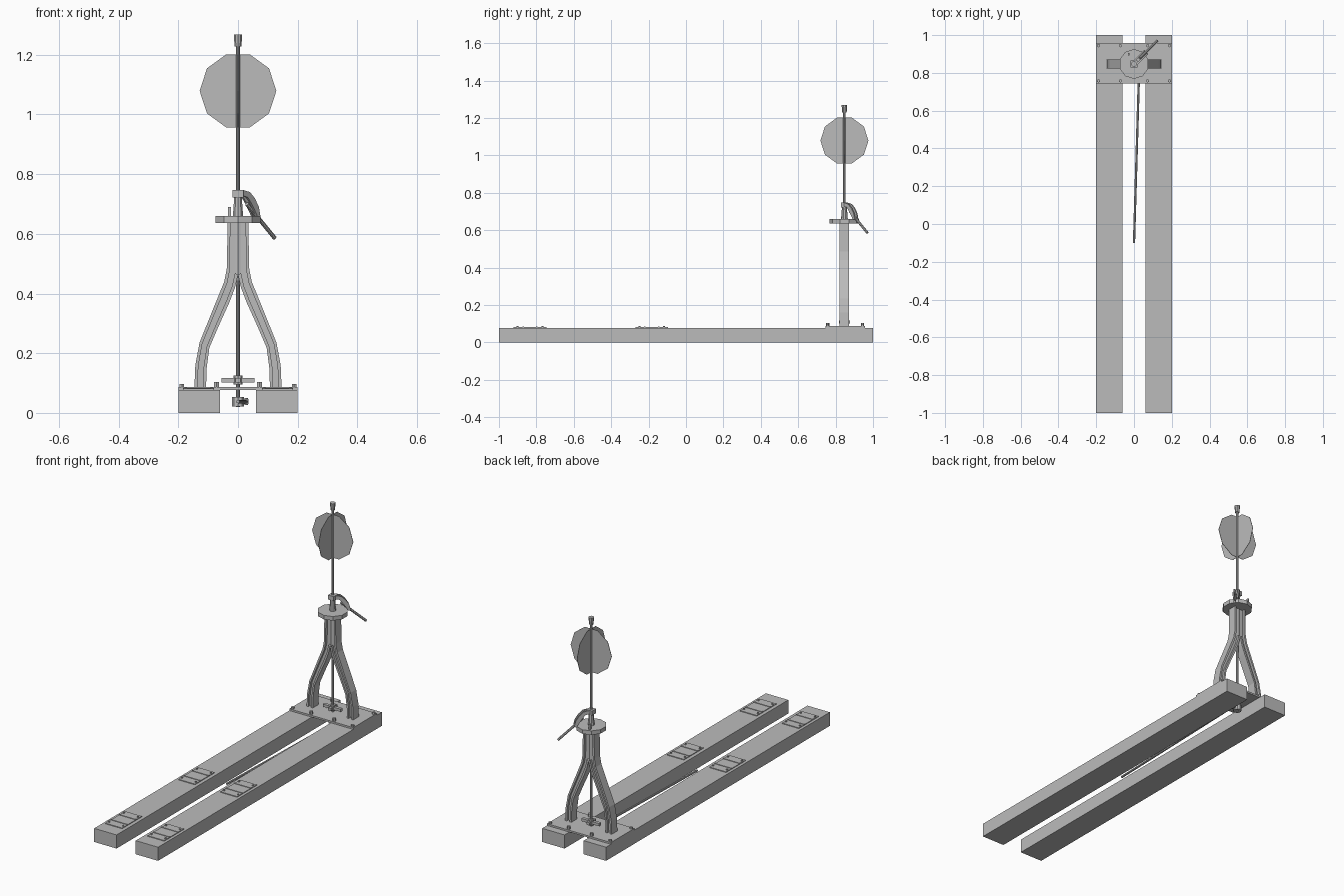
import bpy, bmesh, math
from mathutils import Vector, Matrix

if "Cube" in bpy.data.objects:
    bpy.data.objects.remove(bpy.data.objects["Cube"])

steel = bpy.data.materials.new("plain grey")
steel.diffuse_color = (0.5, 0.5, 0.5, 1)
steel.use_nodes = True
steel.node_tree.nodes["Principled BSDF"].inputs["Base Color"].default_value = steel.diffuse_color
CY = 0.847  # y of the stand axis


def finish(name, bm):
    bmesh.ops.recalc_face_normals(bm, faces=bm.faces)
    me = bpy.data.meshes.new(name)
    bm.to_mesh(me)
    bm.free()
    me.materials.append(steel)
    ob = bpy.data.objects.new(name, me)
    bpy.context.collection.objects.link(ob)
    return ob


def box(name, x0, x1, y0, y1, z0, z1):
    bm = bmesh.new()
    m = Matrix.Translation(((x0 + x1) / 2, (y0 + y1) / 2, (z0 + z1) / 2)) @ Matrix.Diagonal((x1 - x0, y1 - y0, z1 - z0, 1))
    bmesh.ops.create_cube(bm, size=1, matrix=m)
    return finish(name, bm)


def rod(name, a, b, r, sides=10, r2=None, turn=0):
    a, b = Vector(a), Vector(b)
    d = b - a
    bm = bmesh.new()
    m = Matrix.Translation((a + b) / 2) @ d.to_track_quat('Z', 'Y').to_matrix().to_4x4() @ Matrix.Rotation(turn, 4, 'Z')
    bmesh.ops.create_cone(bm, cap_ends=True, segments=sides, radius1=r, radius2=r if r2 is None else r2,
                          depth=d.length, matrix=m)
    return finish(name, bm)


def strip(name, left, right, half, place):
    """Solid between two matching 2D paths; place(u, z, t) maps to 3D."""
    bm = bmesh.new()
    rings = []
    for (u0, z0), (u1, z1) in zip(left, right):
        rings.append([bm.verts.new(place(*p)) for p in
                      ((u0, z0, -half), (u1, z1, -half), (u1, z1, half), (u0, z0, half))])
    for p, q in zip(rings, rings[1:]):
        for i in range(4):
            j = (i + 1) % 4
            bm.faces.new((p[i], p[j], q[j], q[i]))
    bm.faces.new(rings[0])
    bm.faces.new(rings[-1])
    return finish(name, bm)


# Timbers, tie plates and their bolts
for s in (-1, 1):
    box("timber", s * 0.13 - 0.07, s * 0.13 + 0.07, -1, 1, 0, 0.077)
    for yc in (-0.834, -0.183):
        xc = s * 0.132
        box("tie_plate", xc - 0.052, xc + 0.052, yc - 0.088, yc + 0.088, 0.076, 0.081)
        for t in (-1, 1):
            yr = yc + t * 0.037
            box("tie_plate_rib", xc - 0.052, xc + 0.052, yr - 0.004, yr + 0.004, 0.08, 0.084)
            for k in (-1, 1):
                bx, by = xc + k * 0.044, yc + t * 0.066
                rod("tie_plate_bolt", (bx, by, 0.08), (bx, by, 0.087), 0.005, 6)

# Base plate and bolts
box("base_plate", -0.2, 0.2, 0.745, 0.957, 0.077, 0.087)
for x, h in ((-0.188, 0.096), (-0.072, 0.104), (0.072, 0.104), (0.188, 0.096)):
    for y in (0.758, 0.944):
        rod("base_bolt", (x, y, 0.086), (x, y, h), 0.009, 6)

# Legs: flanged section with a recessed web, curving into one column
outer = [(0.146, 0.087), (0.143, 0.16), (0.129, 0.235), (0.096, 0.317), (0.064, 0.396), (0.046, 0.44), (0.037, 0.487), (0.035, 0.637)]
inner = [(0.107, 0.087), (0.105, 0.15), (0.096, 0.218), (0.063, 0.295), (0.029, 0.37), (0.010, 0.42), (0.0, 0.462), (0.0, 0.637)]


def lerp(f):
    return [(a + (c - a) * f, b + (d - b) * f) for (a, b), (c, d) in zip(outer, inner)]


for s in (-1, 1):
    put = lambda u, z, t, s=s: (s * u, CY + t, z)
    strip("leg_outer_flange", outer, lerp(0.27), 0.025, put)
    strip("leg_web", lerp(0.2), lerp(0.8), 0.011, put)
    strip("leg_inner_flange", lerp(0.73)[:7], inner[:7], 0.025, put)
box("column_web", -0.03, 0.03, CY - 0.011, CY + 0.011, 0.46, 0.637)
rod("column_sleeve", (0, CY, 0.46), (0, CY, 0.637), 0.014)

# Table disc with collar and stop lug
rod("table_disc", (0, CY, 0.637), (0, CY, 0.66), 0.079)
rod("collar", (0, CY, 0.66), (0, CY, 0.725), 0.018, 10, 0.013)
box("clamp_block", -0.018, 0.018, CY - 0.018, CY + 0.018, 0.722, 0.747)
box("stop_lug", -0.033, -0.024, CY + 0.045, CY + 0.058, 0.658, 0.69)

# Spindle, cap and crossed target discs
rod("spindle", (0, CY, 0.02), (0, CY, 1.24), 0.007)
rod("lamp_tip", (0, CY, 1.228), (0, CY, 1.268), 0.012, 10, 0.015)
rod("target_front", (0, CY - 0.001, 1.079), (0, CY + 0.001, 1.079), 0.1285, 10, turn=math.pi / 2)
rod("target_side", (-0.001, CY, 1.079), (0.001, CY, 1.079), 0.1285, 10, turn=math.pi / 2)

# Throw lever: two curved cheeks and a handle, pointing out diagonally
c = math.sqrt(0.5)
top = [(0.008, 0.747), (0.042, 0.74), (0.066, 0.718), (0.084, 0.69), (0.091, 0.66)]
low = [(0.008, 0.728), (0.032, 0.722), (0.048, 0.703), (0.064, 0.68), (0.079, 0.656)]
for off in (-0.011, 0.011):
    strip("lever_cheek", top, low, 0.004,
          lambda u, z, t, o=off: (u * c + (t + o) * c, CY + u * c - (t + o) * c, z))
box_end = Vector((0.123, CY + 0.123, 0.586))
rod("lever_handle", (0.03, CY + 0.03, 0.70), box_end, 0.007, 8)

# Yoke around the spindle above the base
rod("yoke_hub", (0, CY, 0.095), (0, CY, 0.125), 0.016)
box("yoke_bar_x", -0.056, 0.056, CY - 0.009, CY + 0.009, 0.102, 0.117)
box("yoke_bar_y", -0.009, 0.009, CY - 0.03, CY + 0.03, 0.102, 0.117)

# Crank and connecting rod under the base
rod("crank_hub", (0, CY, 0.022), (0, CY, 0.053), 0.022)
box("crank_arm", 0, 0.036, CY - 0.011, CY + 0.011, 0.03, 0.046)
rod("crank_pin", (0.028, CY, 0.026), (0.028, CY, 0.05), 0.006, 8)
rod("connecting_rod", (0.028, CY, 0.038), (0, -0.1, 0.038), 0.006, 8)
